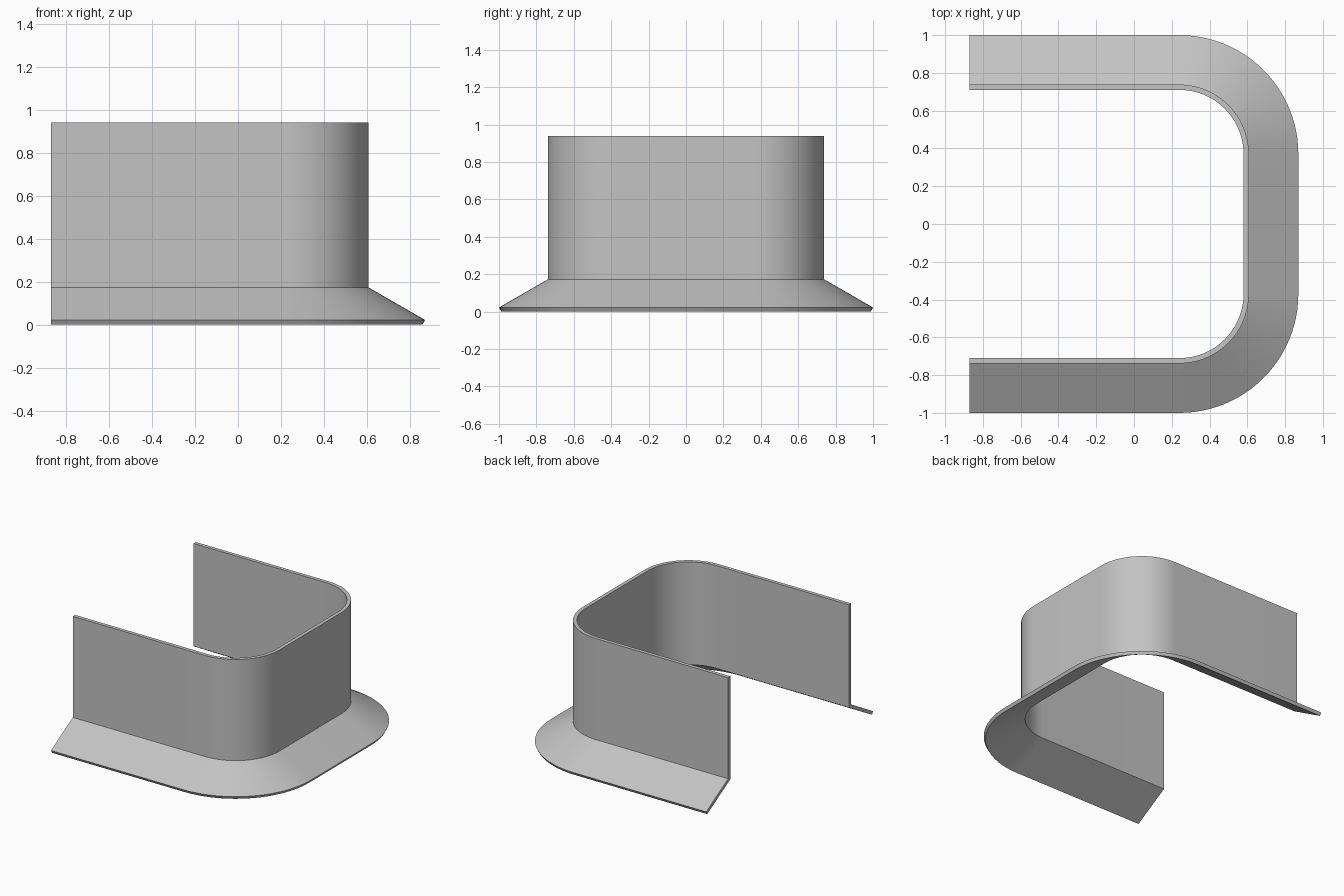
import bpy, bmesh, math

cube = bpy.data.objects.get("Cube")
if cube:
    bpy.data.objects.remove(cube, do_unlink=True)

# Corner centre, open end of the channel, and corner smoothness
CX, CY, END_X, STEPS = 0.24, 0.37, -0.87, 24

# Cross-section: (distance outward from the corner centre, height)
profile = [(0.34, 0.94), (0.368, 0.94), (0.368, 0.173),
           (0.63, 0.022), (0.6175, 0.0), (0.34, 0.16)]

# Path stations: (base x, base y, outward angle)
stations = [(END_X, -CY, -math.pi / 2)]
for side in (-1, 1):
    start = -math.pi / 2 if side < 0 else 0.0
    for i in range(STEPS + 1):
        stations.append((CX, side * CY, start + i / STEPS * math.pi / 2))
stations.append((END_X, CY, math.pi / 2))

# Sweep the cross-section along the path and cap both ends
bm = bmesh.new()
rings = [[bm.verts.new((x + r * math.cos(a), y + r * math.sin(a), z)) for r, z in profile]
         for x, y, a in stations]
n = len(profile)
for a, b in zip(rings, rings[1:]):
    for i in range(n):
        j = (i + 1) % n
        bm.faces.new((a[i], a[j], b[j], b[i]))
bm.faces.new(rings[0])
bm.faces.new(rings[-1])
bmesh.ops.recalc_face_normals(bm, faces=bm.faces)

mesh = bpy.data.meshes.new("flanged_wall")
bm.to_mesh(mesh)
bm.free()
wall = bpy.data.objects.new("flanged_wall", mesh)
bpy.context.collection.objects.link(wall)

# Plain grey finish
grey = bpy.data.materials.new("plain_grey")
grey.use_nodes = True
colour = (0.55, 0.55, 0.55, 1.0)
grey.diffuse_color = colour
grey.node_tree.nodes["Principled BSDF"].inputs["Base Color"].default_value = colour
mesh.materials.append(grey)

# Smooth corners, crisp folds
bpy.ops.object.select_all(action='DESELECT')
wall.select_set(True)
bpy.context.view_layer.objects.active = wall
bpy.ops.object.shade_smooth_by_angle(angle=math.radians(25))
